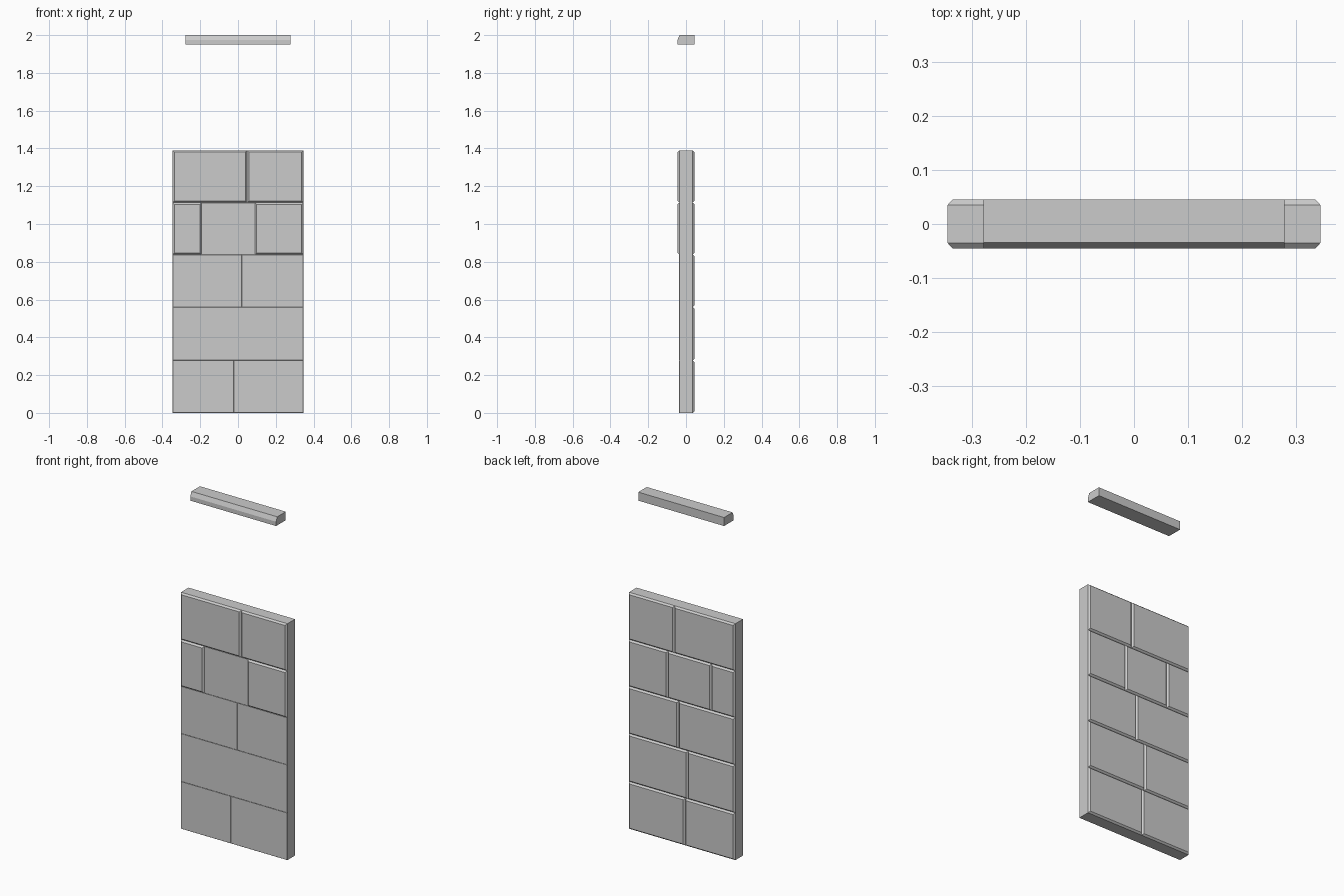
import bpy, bmesh

if "Cube" in bpy.data.objects:
    bpy.data.objects.remove(bpy.data.objects["Cube"])

HW, H = 0.346, 1.39      # half width and height of the wall slab
CORE, FACE = 0.035, 0.045


def finish(name, bm):
    bmesh.ops.recalc_face_normals(bm, faces=bm.faces)
    me = bpy.data.meshes.new(name)
    bm.to_mesh(me)
    bm.free()
    ob = bpy.data.objects.new(name, me)
    bpy.context.collection.objects.link(ob)
    return ob


def extrude_x(name, profile, x0, x1):
    """Extrude a closed (y, z) profile along x."""
    bm = bmesh.new()
    a = [bm.verts.new((x0, y, z)) for y, z in profile]
    b = [bm.verts.new((x1, y, z)) for y, z in profile]
    bm.faces.new(a)
    bm.faces.new(b[::-1])
    n = len(profile)
    for i in range(n):
        j = (i + 1) % n
        bm.faces.new((a[i], a[j], b[j], b[i]))
    return finish(name, bm)


def stone(name, x0, x1, z0, z1, side, face, inset):
    """Stone facing with chamfered rim, standing proud of the slab."""
    bm = bmesh.new()
    rings = []
    for y, d in ((CORE - 0.01, 0), (CORE, 0), (face, inset)):
        rings.append([bm.verts.new((x, side * y, z)) for x, z in (
            (x0 + d, z0 + d), (x1 - d, z0 + d), (x1 - d, z1 - d), (x0 + d, z1 - d))])
    for r, s in zip(rings, rings[1:]):
        for i in range(4):
            j = (i + 1) % 4
            bm.faces.new((r[i], r[j], s[j], s[i]))
    bm.faces.new(rings[0])
    bm.faces.new(rings[-1])
    return finish(name, bm)


# Slab core
extrude_x("wall_core", [(-CORE, 0), (CORE, 0), (CORE, H), (-CORE, H)], -HW, HW)

# Stone courses, bottom to top: vertical joint positions
courses = [[-0.022], [-0.04], [0.02], [-0.193, 0.09], [0.048]]
levels = [0, 0.278, 0.56, 0.838, 1.113, H]
raised = {(3, 0), (3, 2), (4, 0), (4, 1)}   # front stones standing fully proud
for r, joints in enumerate(courses):
    xs = [-HW] + joints + [HW]
    for c in range(len(xs) - 1):
        box = (xs[c], xs[c + 1], levels[r], levels[r + 1])
        stone(f"back_stone_{r}_{c}", *box, 1, FACE, 0.009)
        if (r, c) in raised:
            stone(f"front_stone_{r}_{c}", *box, -1, FACE, 0.009)
        else:
            stone(f"front_flush_stone_{r}_{c}", *box, -1, CORE + 0.001, 0.001)

# Floating cap bar with a chamfered front top edge
extrude_x("cap_bar", [(-FACE, 1.95), (FACE, 1.95), (FACE, 2.0),
                      (-0.034, 2.0), (-FACE, 1.975)], -0.279, 0.279)
